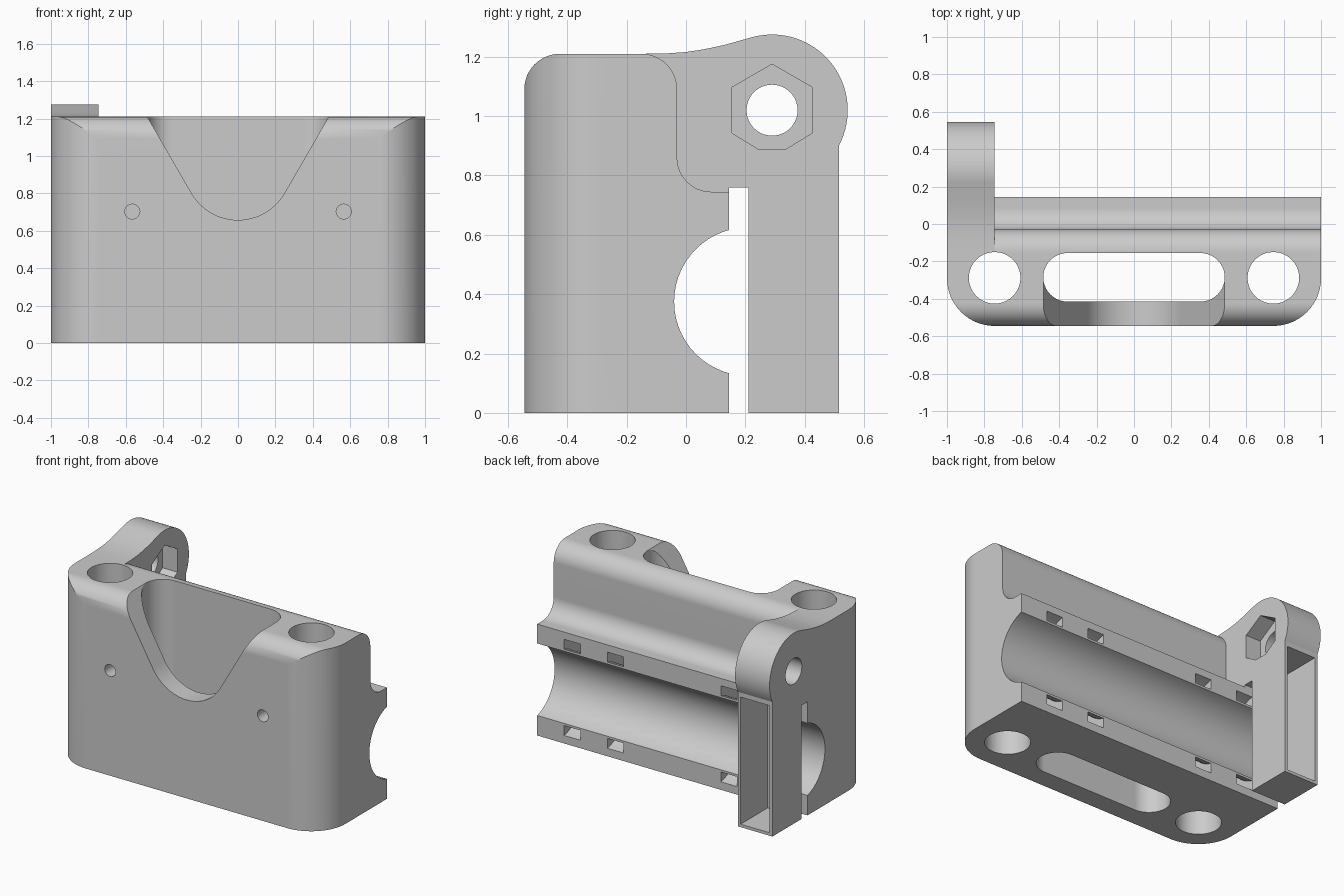
import bpy, bmesh
from math import radians, cos, sin
from mathutils import Vector

cube = bpy.data.objects.get("Cube")
if cube:
    bpy.data.objects.remove(cube, do_unlink=True)

plastic = bpy.data.materials.new("light_grey_plastic")
plastic.use_nodes = True
GREY = (0.6, 0.6, 0.6, 1)
plastic.diffuse_color = GREY
plastic.node_tree.nodes["Principled BSDF"].inputs["Base Color"].default_value = GREY


def arc(cx, cy, r, start, end, n=12):
    """Points on an arc, angles in degrees."""
    angles = [radians(start + (end - start) * i / n) for i in range(n + 1)]
    return [(cx + r * cos(a), cy + r * sin(a)) for a in angles]


def circle(cx, cy, r, n=40):
    return arc(cx, cy, r, 0, 360, n)[:-1]


def prism(name, outline, axis, low, high):
    """Extrude a flat outline along x, y or z."""
    place = {"x": lambda a, b, t: (t, a, b),
             "y": lambda a, b, t: (a, t, b),
             "z": lambda a, b, t: (a, b, t)}[axis]
    bm = bmesh.new()
    face = bm.faces.new([bm.verts.new(place(a, b, low)) for a, b in outline])
    grown = bmesh.ops.extrude_face_region(bm, geom=[face])
    moved = [v for v in grown["geom"] if isinstance(v, bmesh.types.BMVert)]
    bmesh.ops.translate(bm, verts=moved, vec=Vector(place(0, 0, high - low)))
    bmesh.ops.recalc_face_normals(bm, faces=bm.faces)
    mesh = bpy.data.meshes.new(name)
    bm.to_mesh(mesh)
    bm.free()
    mesh.materials.append(plastic)
    obj = bpy.data.objects.new(name, mesh)
    bpy.context.collection.objects.link(obj)
    return obj


def combine(target, tool, operation="DIFFERENCE"):
    """Apply a boolean and discard the tool."""
    mod = target.modifiers.new("boolean", "BOOLEAN")
    mod.operation, mod.solver, mod.object = operation, "EXACT", tool
    bpy.context.view_layer.objects.active = target
    bpy.ops.object.modifier_apply(modifier=mod.name)
    bpy.data.objects.remove(tool, do_unlink=True)


def box(y0, y1, z0, z1):
    return [(y0, z0), (y1, z0), (y1, z1), (y0, z1)]


# Body: side profile intersected with a plan that has round front corners
FRONT, BACK, TOP = -0.545, 0.145, 1.21
side = ([(FRONT, 0), (BACK, 0), (BACK, 0.745)]
        + arc(0.085, 0.86, 0.115, 270, 180)
        + arc(-0.15, 1.09, 0.12, 0, 90)
        + arc(-0.425, 1.09, 0.12, 90, 180))
plan = ([(1, 0.3), (-1, 0.3)]
        + arc(-0.745, -0.29, 0.255, 180, 270, 16)
        + arc(0.745, -0.29, 0.255, 270, 360, 16))
body = prism("carriage_body", side, "x", -1, 1)
combine(body, prism("plan", plan, "z", -0.1, 1.4), "INTERSECT")

# Clamp arm with a round head and a leg hanging behind the body
HEAD_Y, HEAD_Z = 0.29, 1.02
INNER = -0.745
arm = ([(-0.15, 0), (0.515, 0)]
       + arc(HEAD_Y, HEAD_Z, 0.255, -28, 105, 32)
       + [(0.13, 1.24), (0.06, 1.225), (0, 1.216), (-0.07, 1.211), (-0.15, TOP)])
combine(body, prism("arm", arm, "x", -1, INNER), "UNION")

# Bearing cradle and the slot that frees the leg
BORE_Y, BORE_Z = 0.21, 0.375
combine(body, prism("slot", box(BACK, BORE_Y, -0.1, 0.76), "x", -1.1, 1.1))
combine(body, prism("bore", arc(BORE_Y, BORE_Z, 0.25, 90, 270, 28), "x", -1.1, 1.1))

# Tie channels curving behind the cradle
ring = (arc(BORE_Y, BORE_Z, 0.328, 101, 259, 24)
        + arc(BORE_Y, BORE_Z, 0.264, 256, 104, 24))
for x in (-0.74, -0.42, 0.42, 0.74):
    combine(body, prism("tie_channel", ring, "x", x - 0.06, x + 0.06))

# Bolt hole, nut trap and hollow leg
combine(body, prism("bolt_hole", circle(HEAD_Y, HEAD_Z, 0.086), "x", -1.1, -0.6))
hexagon = [(a, max(b, 0.888)) for a, b in arc(HEAD_Y, HEAD_Z, 0.155, -30, 210, 4)]
hexagon += [(HEAD_Y - 0.045, 0.888), (HEAD_Y + 0.045, 0.888)]
combine(body, prism("nut_trap", hexagon, "x", INNER - 0.11, -0.6))
combine(body, prism("leg_pocket", box(0.23, 0.7, 0.02, 0.87), "x", -0.98, INNER - 0.02))

# Vertical rod holes, small screw holes and the central belt opening
for s in (-1, 1):
    combine(body, prism("rod_hole", circle(s * 0.745, -0.288, 0.138), "z", -0.1, 1.4))
    combine(body, prism("screw_hole", circle(s * 0.565, 0.703, 0.04, 20), "y", -0.7, -0.25))
opening = arc(0.355, -0.285, 0.13, -90, 90, 20) + arc(-0.355, -0.285, 0.13, 90, 270, 20)
combine(body, prism("opening", opening, "z", -0.1, 1.4))

# Rounded V window in the front wall
window = [(0.543, 1.31), (-0.543, 1.31)] + arc(0, 0.945, 0.287, 210, 330, 24)
combine(body, prism("window", window, "y", -0.7, -0.285))

# Smooth the curved faces while keeping the flats crisp
bpy.ops.object.select_all(action="DESELECT")
body.select_set(True)
bpy.context.view_layer.objects.active = body
bpy.ops.object.shade_smooth_by_angle(angle=radians(25))
weighted = body.modifiers.new("weighted_normals", "WEIGHTED_NORMAL")
weighted.keep_sharp = True
